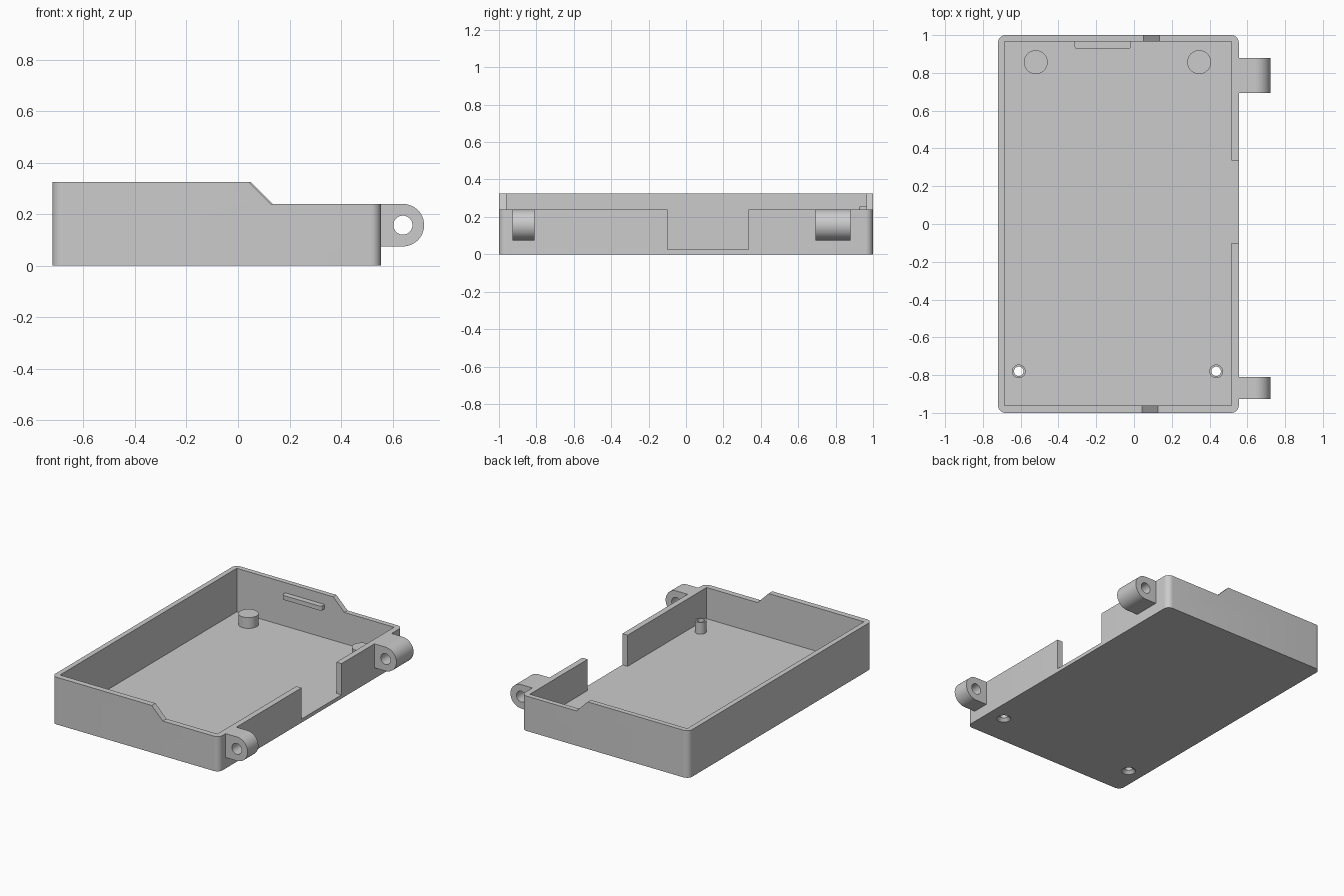
import bpy, bmesh, math
from mathutils import Vector

if "Cube" in bpy.data.objects:
    bpy.data.objects.remove(bpy.data.objects["Cube"])

grey = bpy.data.materials.new("light_grey")
grey.diffuse_color = (0.6, 0.6, 0.6, 1)
grey.use_nodes = True
grey.node_tree.nodes["Principled BSDF"].inputs["Base Color"].default_value = grey.diffuse_color


def finish(name, bm):
    bmesh.ops.recalc_face_normals(bm, faces=bm.faces)
    me = bpy.data.meshes.new(name)
    bm.to_mesh(me)
    bm.free()
    me.materials.append(grey)
    ob = bpy.data.objects.new(name, me)
    bpy.context.collection.objects.link(ob)
    return ob


def prism(name, pts, lo, hi, axis="z"):
    """Extrude a 2D outline: (x, y) along z, or (x, z) along y."""
    bm = bmesh.new()
    def at(p, h):
        return (p[0], p[1], h) if axis == "z" else (p[0], h, p[1])
    face = bm.faces.new([bm.verts.new(at(p, lo)) for p in pts])
    ext = bmesh.ops.extrude_face_region(bm, geom=[face])
    verts = [g for g in ext["geom"] if isinstance(g, bmesh.types.BMVert)]
    bmesh.ops.translate(bm, verts=verts, vec=Vector(at((0, 0), hi - lo)))
    return finish(name, bm)


def arc(cx, cy, r, a0, a1, n):
    return [(cx + r * math.cos(math.radians(a0 + (a1 - a0) * i / n)),
             cy + r * math.sin(math.radians(a0 + (a1 - a0) * i / n))) for i in range(n + 1)]


def circle(cx, cy, r, n=40):
    return arc(cx, cy, r, 0, 360, n)[:-1]


def rect(x0, x1, y0, y1):
    return [(x0, y0), (x1, y0), (x1, y1), (x0, y1)]


def rounded(x0, x1, y0, y1, r):
    return (arc(x1 - r, y0 + r, r, -90, 0, 8) + arc(x1 - r, y1 - r, r, 0, 90, 8)
            + arc(x0 + r, y1 - r, r, 90, 180, 8) + arc(x0 + r, y0 + r, r, 180, 270, 8))


def cut(target, cutter, keep=False):
    mod = target.modifiers.new("cut", "BOOLEAN")
    mod.operation, mod.solver, mod.object = "DIFFERENCE", "EXACT", cutter
    bpy.context.view_layer.objects.active = target
    bpy.ops.object.modifier_apply(modifier=mod.name)
    if not keep:
        bpy.data.objects.remove(cutter)


FLOOR, LOW, TOP = 0.025, 0.24, 0.325
parts = []

# Open tray with rounded outer corners
tray = prism("tray", rounded(-0.72, 0.555, -1, 1, 0.04), 0, TOP)
cut(tray, prism("cavity", rect(-0.685, 0.515, -0.96, 0.965), FLOOR, 0.5))

# Lowered rim with a sloped step on the front and back walls
for y0, y1, x in ((-1.1, 0.1, 0.042), (0.1, 1.1, 0.05)):
    slope = [(x - 0.1, TOP + 0.1), (x + 0.085, LOW), (0.8, LOW), (0.8, TOP + 0.1)]
    cut(tray, prism("step", slope, y0, y1, "y"))

# Gap in the right wall, level with the floor
cut(tray, prism("gap", rect(0.5, 0.7, -0.1, 0.335), FLOOR, 0.5))
parts.append(tray)

# Hollow screw posts, countersunk from below
for x in (-0.61, 0.435):
    post = prism("screw_post", circle(x, -0.78, 0.036), FLOOR, 0.105)
    hole = prism("hole", circle(x, -0.78, 0.025), -0.1, 0.3)
    cut(tray, hole, keep=True)
    cut(post, hole)
    bm = bmesh.new()
    bmesh.ops.create_cone(bm, cap_ends=True, segments=40, radius1=0.07, radius2=0.02, depth=0.05)
    bmesh.ops.translate(bm, verts=bm.verts, vec=(x, -0.78, 0))
    cut(tray, finish("countersink", bm))
    parts.append(post)

# Solid support pegs
for x in (-0.52, 0.345):
    parts.append(prism("support_peg", circle(x, 0.857, 0.063), FLOOR, 0.1))

# Latch ridge inside the back wall
ridge = [(-0.315, 0.968), *arc(-0.3, 0.942, 0.015, 180, 270, 4),
         *arc(-0.03, 0.942, 0.015, 270, 360, 4), (-0.015, 0.968)]
parts.append(prism("latch_ridge", ridge, 0.225, 0.255))

# Hinge knuckles on the right wall
for y0, y1 in ((-0.927, -0.81), (0.693, 0.88)):
    outline = [(0.55, 0.075), *arc(0.64, 0.1575, 0.0825, -90, 90, 24), (0.55, 0.24)]
    knuckle = prism("hinge_knuckle", outline, y0, y1, "y")
    cut(knuckle, prism("pin_hole", circle(0.64, 0.1575, 0.037), -1.2, 1.2, "y"))
    parts.append(knuckle)

# Smooth the round surfaces, keep the edges sharp
bpy.ops.object.select_all(action="DESELECT")
for ob in parts:
    ob.select_set(True)
bpy.context.view_layer.objects.active = tray
bpy.ops.object.shade_smooth_by_angle(angle=math.radians(30))
